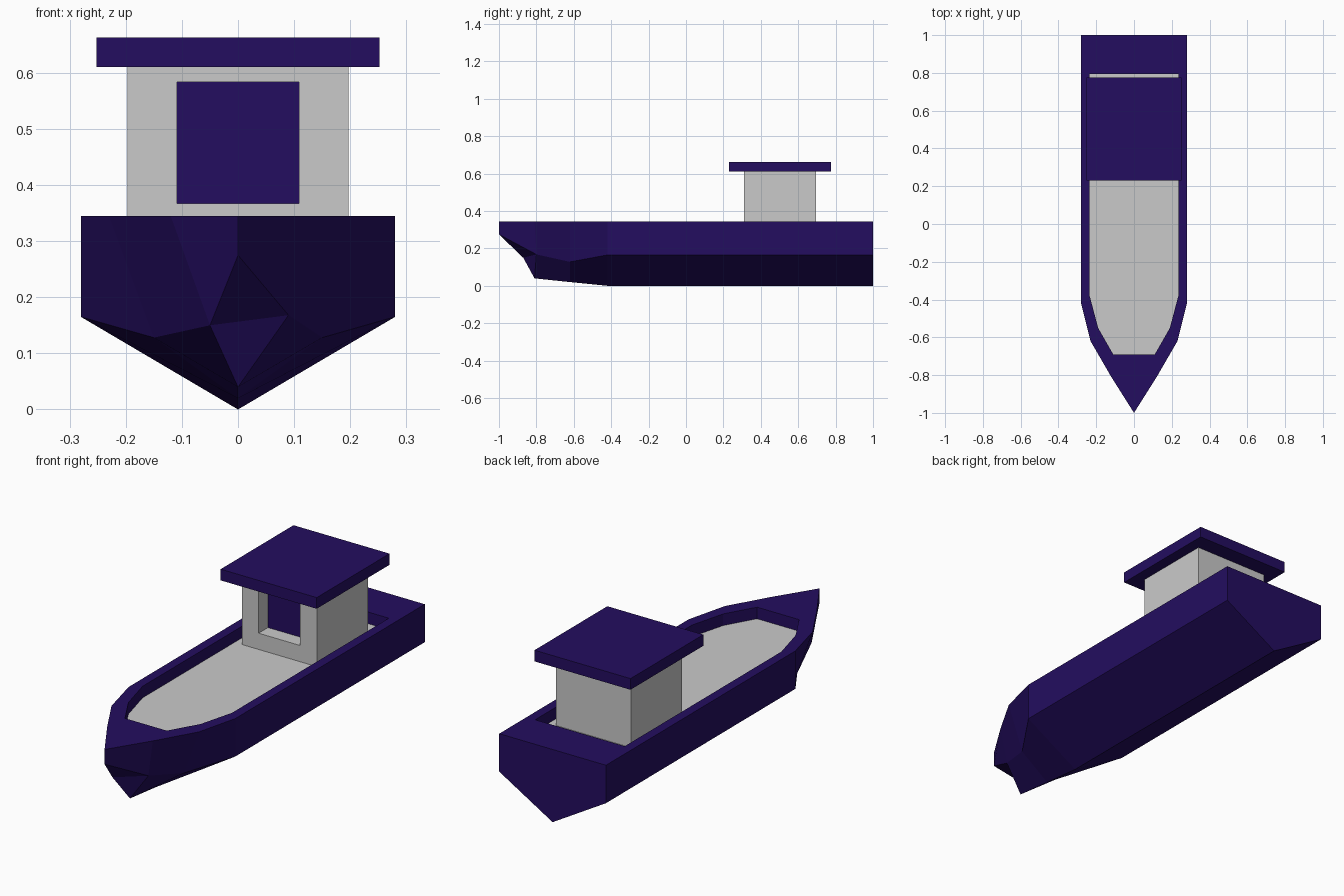
import bpy, bmesh
from mathutils import Vector

cube = bpy.data.objects.get("Cube")
if cube:
    bpy.data.objects.remove(cube, do_unlink=True)


def make_material(name, rgb):
    mat = bpy.data.materials.new(name)
    mat.use_nodes = True
    mat.diffuse_color = (*rgb, 1)
    mat.node_tree.nodes["Principled BSDF"].inputs["Base Color"].default_value = (*rgb, 1)
    return mat


purple = make_material("deep purple", (0.017, 0.004, 0.115))
grey = make_material("light grey", (0.59, 0.59, 0.59))


def finish(bm, name, *mats):
    bmesh.ops.recalc_face_normals(bm, faces=bm.faces)
    mesh = bpy.data.meshes.new(name)
    bm.to_mesh(mesh)
    bm.free()
    for mat in mats:
        mesh.materials.append(mat)
    obj = bpy.data.objects.new(name, mesh)
    bpy.context.collection.objects.link(obj)
    return obj


def box(bm, low, high):
    low, high = Vector(low), Vector(high)
    verts = bmesh.ops.create_cube(bm, size=1)["verts"]
    for v in verts:
        v.co = (low + high) / 2 + v.co * (high - low)


# Hull: stations run from the stern to the bow
RIM_Z, FLOOR_Z = 0.345, 0.29
rim = [(0.28, 1), (0.28, -0.42), (0.23, -0.62), (0.12, -0.81)]
well = [(0.235, 0.795), (0.235, -0.38), (0.19, -0.55), (0.11, -0.69)]
chine = [(0.28, 1, 0.165), (0.28, -0.42, 0.165), (0.15, -0.62, 0.128)]
chine_bow = {1: (0.09, -0.80, 0.168), -1: (0.05, -0.87, 0.15)}
keel_line = [(1, 0), (-0.42, 0), (-0.62, 0.02), (-0.81, 0.04)]

bm = bmesh.new()
keel = [bm.verts.new((0, y, z)) for y, z in keel_line]
bow_top = bm.verts.new((0, -1, RIM_Z))
bow_low = bm.verts.new((0, -1, 0.275))
sides = []
for s in (1, -1):
    edge = [bm.verts.new((s * x, y, RIM_Z)) for x, y in rim]
    inner = [bm.verts.new((s * x, y, RIM_Z)) for x, y in well]
    floor = [bm.verts.new((s * x, y, FLOOR_Z)) for x, y in well]
    bilge = [bm.verts.new((s * x, y, z)) for x, y, z in chine + [chine_bow[s]]]
    # Deck rim, well wall, topside and bottom strips
    for a, b in ((edge, inner), (inner, floor), (edge, bilge), (bilge, keel)):
        for i in range(3):
            bm.faces.new((a[i], a[i + 1], b[i + 1], b[i]))
    bm.faces.new((edge[3], bow_top, bow_low, bilge[3]))
    sides.append((edge, inner, floor, bilge))

(edge_l, inner_l, floor_l, bilge_l), (edge_r, inner_r, floor_r, bilge_r) = sides
# Stern and bow closures
bm.faces.new((edge_l[0], edge_r[0], bilge_r[0], keel[0], bilge_l[0]))
bm.faces.new((edge_l[0], edge_r[0], inner_r[0], inner_l[0]))
bm.faces.new((edge_l[3], bow_top, edge_r[3], inner_r[3], inner_l[3]))
for i in (0, 3):
    bm.faces.new((inner_l[i], inner_r[i], floor_r[i], floor_l[i]))
bm.faces.new((bow_low, bilge_l[3], bilge_r[3]))
bm.faces.new((keel[3], bilge_r[3], bilge_l[3]))
# Grey deck floor
bm.faces.new(floor_l + floor_r[::-1]).material_index = 1
finish(bm, "hull", purple, grey)

# Cabin with a recessed front window
bm = bmesh.new()
box(bm, (-0.197, 0.31, FLOOR_Z), (0.197, 0.695, 0.61))
front = min(bm.faces, key=lambda f: f.calc_center_median().y)
bmesh.ops.inset_individual(bm, faces=[front], thickness=0.05)
for v in front.verts:
    v.co.x = 0.109 if v.co.x > 0 else -0.109
    v.co.z = 0.584 if v.co.z > 0.45 else 0.367
pane = bmesh.ops.extrude_discrete_faces(bm, faces=[front])["faces"][0]
bmesh.ops.translate(bm, verts=pane.verts, vec=(0, 0.07, 0))
pane.material_index = 1
finish(bm, "cabin", grey, purple)

# Overhanging roof slab
bm = bmesh.new()
box(bm, (-0.252, 0.23, 0.61), (0.252, 0.776, 0.663))
finish(bm, "roof", purple)
